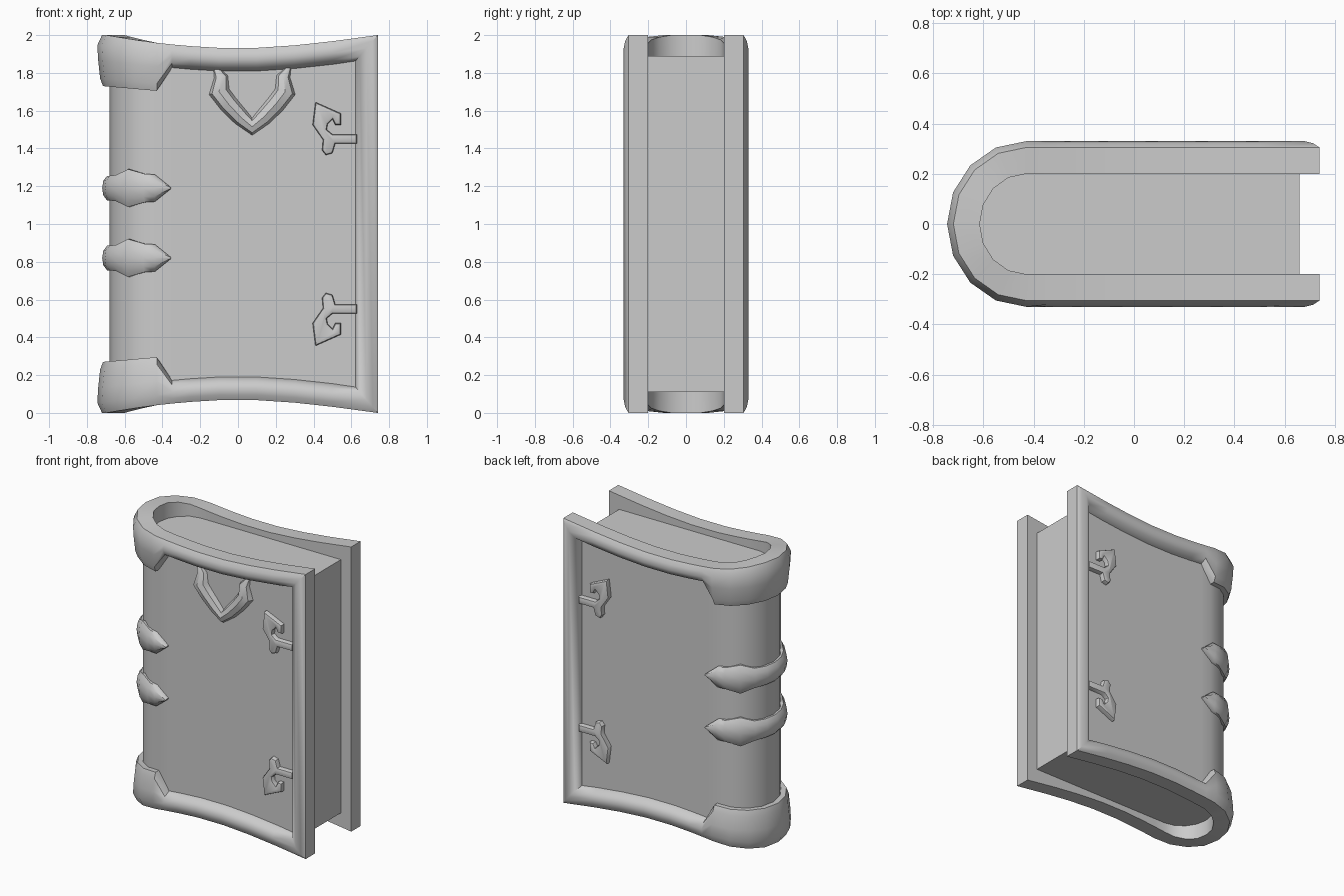
import bpy, bmesh, math
from mathutils import Vector

if "Cube" in bpy.data.objects:
    bpy.data.objects.remove(bpy.data.objects["Cube"])

CX, RX, RY = -0.43, 0.185, 0.20      # spine arc centre and inner radii
BOARD = 0.065                        # cover board thickness


def wrap(u, off):
    """Point on the U-shaped cover: ('x', side) on a flat board or an arc angle on the spine."""
    if isinstance(u, tuple):
        return u[0], u[1] * (RY + off)
    return CX - (RX + off) * math.sin(u), -(RY + off) * math.cos(u)


def finish(name, bm, angle=40):
    bmesh.ops.remove_doubles(bm, verts=bm.verts, dist=1e-5)
    bmesh.ops.recalc_face_normals(bm, faces=bm.faces)
    me = bpy.data.meshes.new(name)
    bm.to_mesh(me)
    bm.free()
    ob = bpy.data.objects.new(name, me)
    bpy.context.collection.objects.link(ob)
    bpy.ops.object.select_all(action='DESELECT')
    ob.select_set(True)
    bpy.context.view_layer.objects.active = ob
    bpy.ops.object.shade_smooth_by_angle(angle=math.radians(angle))
    return ob


def loft(name, rings, closed=False, angle=40):
    """Skin a row of closed cross-sections."""
    bm = bmesh.new()
    rows = [[bm.verts.new(p) for p in r] for r in rings]
    n = len(rows[0])
    for i in range(len(rows) if closed else len(rows) - 1):
        a, b = rows[i], rows[(i + 1) % len(rows)]
        for j in range(n):
            k = (j + 1) % n
            bm.faces.new((a[j], a[k], b[k], b[j]))
    if not closed:
        bm.faces.new(rows[0])
        bm.faces.new(rows[-1])
    return finish(name, bm, angle)


def top_z(x):
    return 1.93 + 0.07 * min(1, abs(x) / 0.72) ** 1.7


ARC = [math.pi * i / 8 for i in range(9)]
XS = [0.5, 0.3, 0.1, -0.1, -0.25, -0.35]

# Rounded border frame with widened spine caps: one closed loop round the cover
FRAME = [(0, 0), (0, 0.105), (0.22, 0.122), (0.5, 0.13), (0.8, 0.112), (1, 0.06)]
CAP = [(0, 0), (0, 0.105), (0.2, 0.13), (0.5, 0.125), (0.85, 0.115), (1, 0.1)]


def frame_ring(u_out, z_out, u_in, z_in, prof, flip):
    ring = []
    for t, off in prof:
        (xa, ya), (xb, yb) = wrap(u_out, off), wrap(u_in, off)
        z = z_out + (z_in - z_out) * t
        ring.append((xa + (xb - xa) * t, ya + (yb - ya) * t, 2 - z if flip else z))
    # inner edge of the ring returns along the hidden face of the cover
    x, y = wrap(u_in, 0)
    ring.append((x, y, 2 - z_in if flip else z_in))
    return ring


def frame_run(flip):
    rings = []
    for side in (-1, 1):
        run = [frame_ring((0.74, side), 2.0, (0.62, side), 1.86, FRAME, flip)]
        for x in XS:
            run.append(frame_ring((x, side), top_z(x), (x, side), top_z(x) - 0.125, FRAME, flip))
        if side == -1:
            rings += run
            for a in ARC:
                x = wrap(a, 0.13)[0]
                rings.append(frame_ring(a, top_z(x), a, 1.705 + 0.025 * math.sin(a), CAP, flip))
        else:
            rings += run[::-1]
    return rings


loft("cover_frame", frame_run(False) + frame_run(True)[::-1], closed=True)

# Cover boards and spine, one bent sheet inside the frame
sheet = [(x, -1) for x in [0.66] + XS] + ARC + [(x, 1) for x in XS[::-1] + [0.66]]
rings = []
for u in sheet:
    (xi, yi), (xo, yo) = wrap(u, 0.004), wrap(u, BOARD)
    z = top_z(xo) - 0.07
    rings.append([(xi, yi, 2 - z), (xo, yo, 2 - z), (xo, yo, z), (xi, yi, z)])
loft("cover_board", rings)

# Page block in two halves
for side, name in ((-1, "front_pages"), (1, "back_pages")):
    plan = [(0.66, 0), (0.66, side * RY)]
    for a in ARC[:5]:
        x, y = wrap(a, 0)
        plan.append((x, -side * y))
    plan = [(x, side * abs(y)) for x, y in plan]
    loft(name, [[(x, y, z) for x, y in plan] for z in (0.11, 1.89)])

# Spine straps with pointed ends
half = [((-0.355, -1), 0.004), ((-0.44, -1), 0.072), (0.25, 0.075), (0.62, 0.10),
        (0.95, 0.07), (1.25, 0.065), (math.pi / 2, 0.065)]
other = [((u[0], 1) if isinstance(u, tuple) else math.pi - u, h) for u, h in half[-2::-1]]
STRAP = [(-1, 0.05), (-1, 0.078), (-0.6, 0.098), (0, 0.104), (0.6, 0.098), (1, 0.078), (1, 0.05)]
for zc, name in ((1.19, "upper_strap"), (0.82, "lower_strap")):
    rings = []
    for u, h in half + other:
        ring = []
        for t, off in STRAP:
            x, y = wrap(u, off)
            ring.append((x, y, zc + t * h))
        rings.append(ring)
    loft(name, rings)

# Hooked clasps, mirrored to both covers and both heights
HOOK = [(0.63, 1.475), (0.50, 1.475), (0.47, 1.50), (0.475, 1.53), (0.50, 1.555), (0.515, 1.525),
        (0.545, 1.525), (0.545, 1.585), (0.41, 1.645), (0.395, 1.525), (0.45, 1.445),
        (0.445, 1.39), (0.465, 1.365), (0.50, 1.375), (0.515, 1.425), (0.63, 1.425)]


def clasp(name, side, flip):
    bm = bmesh.new()
    y0, y1 = RY + 0.05, RY + 0.10
    f = bm.faces.new([bm.verts.new((x, side * y0, 2 - z if flip else z)) for x, z in HOOK])
    top = bmesh.ops.extrude_face_region(bm, geom=[f])["geom"]
    for v in (g for g in top if isinstance(g, bmesh.types.BMVert)):
        v.co.y = side * y1
    edges = [e for e in bm.edges if all(abs(v.co.y - side * y1) < 1e-4 for v in e.verts)]
    bmesh.ops.bevel(bm, geom=edges, offset=0.014, segments=2, affect='EDGES', profile=0.5)
    finish(name, bm)


for side, s in ((-1, "front"), (1, "back")):
    clasp(s + "_upper_clasp", side, False)
    clasp(s + "_lower_clasp", side, True)

# Horn-shaped ornament hanging from the top of the front cover: tapered, flattened tube
HORN = [(-0.195, 1.83, 0.012), (-0.165, 1.78, 0.036), (-0.175, 1.70, 0.055),
        (-0.125, 1.635, 0.05), (-0.06, 1.565, 0.045), (0, 1.515, 0.045)]
path = HORN + [(-x, z, r) for x, z, r in HORN[-2::-1]]
pts = [Vector((x, 0, z)) for x, z, r in path]
rings = []
for i, p in enumerate(pts):
    d = (pts[min(i + 1, len(pts) - 1)] - pts[max(i - 1, 0)]).normalized()
    side = Vector((d.z, 0, -d.x))
    r = path[i][2]
    rings.append([p + side * r * math.cos(a) + Vector((0.075, -0.265 + 0.9 * r * math.sin(a), 0))
                  for a in (math.tau * k / 8 for k in range(8))])
loft("horn_ornament", rings)
